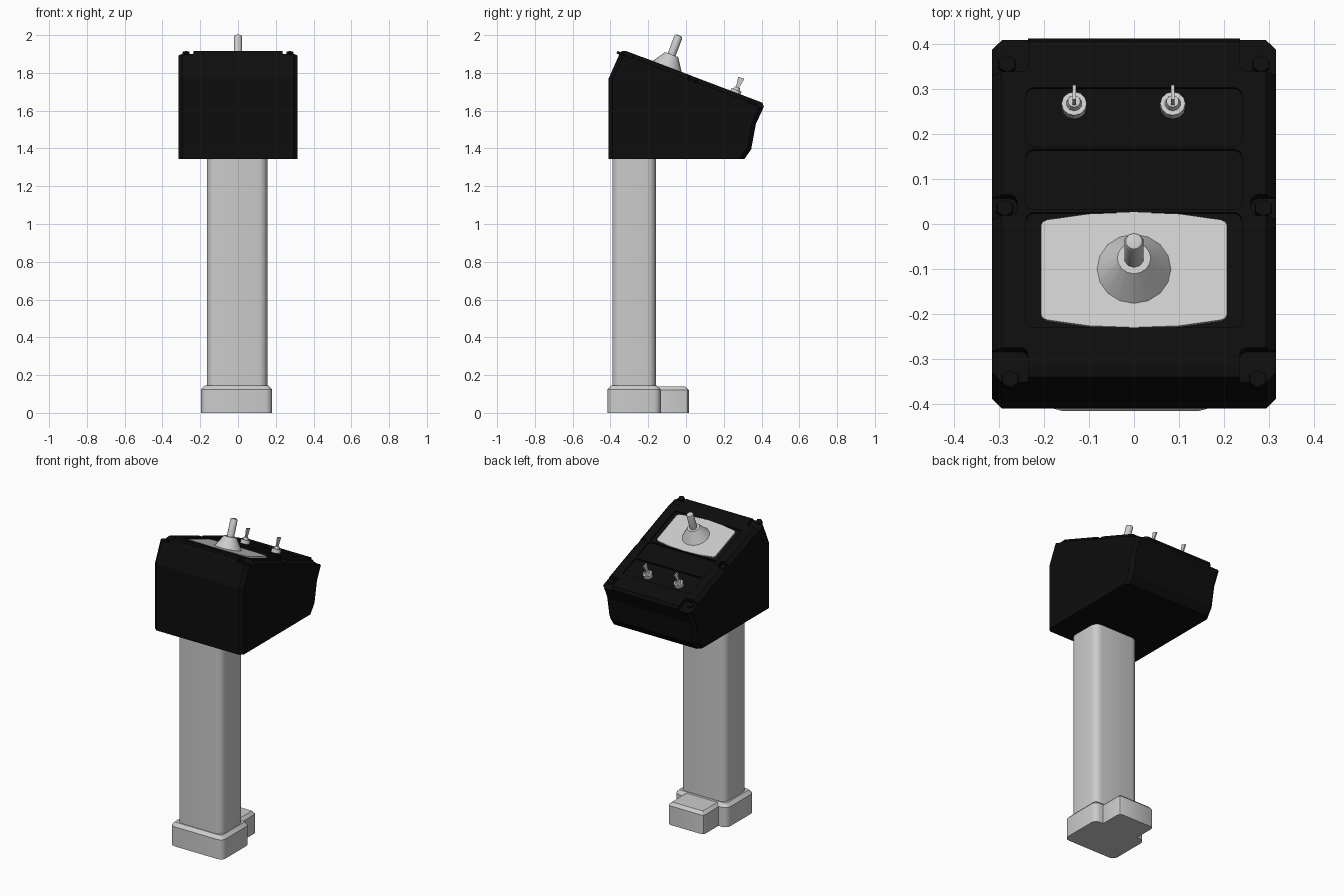
import bpy, bmesh, math
from mathutils import Matrix, Vector

if "Cube" in bpy.data.objects:
    bpy.data.objects.remove(bpy.data.objects["Cube"])


def material(name, rgb):
    m = bpy.data.materials.new(name)
    m.use_nodes = True
    m.diffuse_color = (*rgb, 1)
    m.node_tree.nodes["Principled BSDF"].inputs["Base Color"].default_value = (*rgb, 1)
    return m


BLACK = material("black plastic", (0.004, 0.004, 0.004))
GREY = material("light grey metal", (0.6, 0.6, 0.6))

TILT = math.atan(0.38)


def slope(x, y, h=0.0):
    """Frame on the sloping top: local z is its normal, local y runs down to the back."""
    z = 1.915 - 0.38 * (y + 0.315)
    return Matrix.Translation((x, y, z)) @ Matrix.Rotation(-TILT, 4, 'X') @ Matrix.Translation((0, 0, h))


def finish(name, bm, mat, matrix=None, smooth=None):
    if matrix:
        bm.transform(matrix)
    bmesh.ops.recalc_face_normals(bm, faces=bm.faces)
    me = bpy.data.meshes.new(name)
    bm.to_mesh(me)
    bm.free()
    me.materials.append(mat)
    ob = bpy.data.objects.new(name, me)
    bpy.context.collection.objects.link(ob)
    if smooth:
        bpy.ops.object.select_all(action='DESELECT')
        ob.select_set(True)
        bpy.context.view_layer.objects.active = ob
        bpy.ops.object.shade_smooth_by_angle(angle=math.radians(smooth))
    return ob


def prism(points, depth):
    """Extrude a closed loop of 3D points by a vector."""
    bm = bmesh.new()
    f = bm.faces.new([bm.verts.new(p) for p in points])
    r = bmesh.ops.extrude_face_region(bm, geom=[f])
    bmesh.ops.translate(bm, vec=depth, verts=[v for v in r['geom'] if isinstance(v, bmesh.types.BMVert)])
    return bm


def box(x0, x1, y0, y1, z0, z1, corner=0.0, seg=1, top=0.0):
    """Box with rounded upright corners and an optional chamfered top rim."""
    bm = prism([(x0, y0, z0), (x1, y0, z0), (x1, y1, z0), (x0, y1, z0)], (0, 0, z1 - z0))
    if corner:
        up = [e for e in bm.edges if abs(e.verts[0].co.z - e.verts[1].co.z) > 1e-4]
        bmesh.ops.bevel(bm, geom=up, offset=corner, segments=seg, profile=0.5, affect='EDGES')
    if top:
        rim = [e for e in bm.edges if all(v.co.z > z1 - 1e-4 for v in e.verts)]
        bmesh.ops.bevel(bm, geom=rim, offset=top, segments=1, affect='EDGES')
    return bm


def cone(r1, r2, h0, h1, sides):
    bm = bmesh.new()
    bmesh.ops.create_cone(bm, cap_ends=True, segments=sides, radius1=r1, radius2=r2, depth=h1 - h0,
                          matrix=Matrix.Translation((0, 0, (h0 + h1) / 2)))
    return bm


# Foot, its rear extension and the column
finish("foot", box(-0.195, 0.18, -0.415, -0.135, 0, 0.145, 0.035, 3, 0.02), GREY, smooth=30)
finish("foot_extension", box(-0.135, 0.12, -0.2, 0.015, 0, 0.14, 0.02, 2, 0.018), GREY, smooth=30)
finish("column", box(-0.165, 0.155, -0.39, -0.16, 0.1, 1.36, 0.045, 4), GREY, smooth=40)

# Wedge-shaped control housing: side profile extruded across x, side rims chamfered
HALF = 0.315
profile = [(-0.41, 1.345), (-0.41, 1.77), (-0.352, 1.9), (-0.34, 1.915), (-0.315, 1.915), (0.405, 1.642),
           (0.412, 1.62), (0.37, 1.53), (0.345, 1.395), (0.31, 1.345)]
bm = prism([(-HALF, y, z) for y, z in profile], (2 * HALF, 0, 0))
rims = [e for e in bm.edges if abs(e.verts[0].co.x - e.verts[1].co.x) < 1e-4
        and max(v.co.z for v in e.verts) > 1.35]
bmesh.ops.bevel(bm, geom=rims, offset=0.022, segments=1, affect='EDGES')
housing = finish("control_housing", bm, BLACK)

# Recessed panels and open screw pockets cut into the sloping top
cutters = []
for y0, y1 in ((0.172, 0.303), (0.032, 0.166), (-0.23, 0.026)):
    half = (y1 - y0) / 2 / math.cos(TILT)
    cutters.append(finish("panel_cutter", box(-0.24, 0.24, -half, half, -0.008, 0.05, 0.018, 3), BLACK,
                          slope(0, (y0 + y1) / 2)))
POCKETS = [(-0.34, 0.235, 0.07), (0.042, 0.26, 0.025), (0.385, 0.235, 0.05)]   # y, inner x, half length
for side in (-1, 1):
    for y, inner, half in POCKETS:
        x0, x1 = sorted((side * inner, side * 0.4))
        cutters.append(finish("pocket_cutter", box(x0, x1, -half, half, -0.026, 0.1, 0.015, 2), BLACK,
                              slope(0, y)))
for c in cutters:
    c.hide_render = True
    mod = housing.modifiers.new("cut", 'BOOLEAN')
    mod.operation, mod.solver, mod.object = 'DIFFERENCE', 'EXACT', c
baked = bpy.data.meshes.new_from_object(housing.evaluated_get(bpy.context.evaluated_depsgraph_get()))
housing.modifiers.clear()
housing.data = baked
for c in cutters:
    bpy.data.objects.remove(c)

# Hexagonal screws in the pockets
for side in (-1, 1):
    for y, x in ((-0.338, 0.275), (0.042, 0.287), (0.362, 0.282)):
        finish("screw", cone(0.022, 0.02, -0.03, -0.016, 6), BLACK, slope(side * x, y))

# Pale plate with bowed long edges and rounded corners
quarter = [(0.207, 0.0), (0.207, 0.105), (0.203, 0.114), (0.193, 0.119), (0.1, 0.133), (0.0, 0.137)]
upper = quarter + [(-x, y) for x, y in reversed(quarter[:-1])]
outline = upper + [(-x, -y) for x, y in upper[1:-1]]
finish("joystick_plate", prism([(x, y, -0.0085) for x, y in outline], (0, 0, 0.0095)), GREY,
       slope(0, -0.102))

# Joystick boot and stick with a bevelled tip
boot = slope(0, -0.1)
finish("joystick_boot", cone(0.086, 0.037, -0.005, 0.068, 16), GREY, boot, smooth=30)
bm = cone(0.022, 0.022, 0.06, 0.177, 10)
tip = [e for e in bm.edges if all(v.co.z > 0.176 for v in e.verts)]
bmesh.ops.bevel(bm, geom=tip, offset=0.01, segments=2, profile=0.5, affect='EDGES')
finish("joystick_stick", bm, GREY, boot, smooth=40)

# Two toggle switches: nut, collar and flat flared lever
for x in (-0.133, 0.086):
    at = slope(x, 0.262)
    finish("toggle_nut", cone(0.028, 0.028, -0.009, 0.016, 12), GREY, at)
    finish("toggle_collar", cone(0.018, 0.014, 0.015, 0.03, 10), GREY, at)
    lever = [(-0.004, -0.008, 0.025), (-0.004, 0.008, 0.025), (-0.004, 0.018, 0.084), (-0.004, -0.016, 0.084)]
    finish("toggle_lever", prism(lever, (0.008, 0, 0)), GREY, at)
